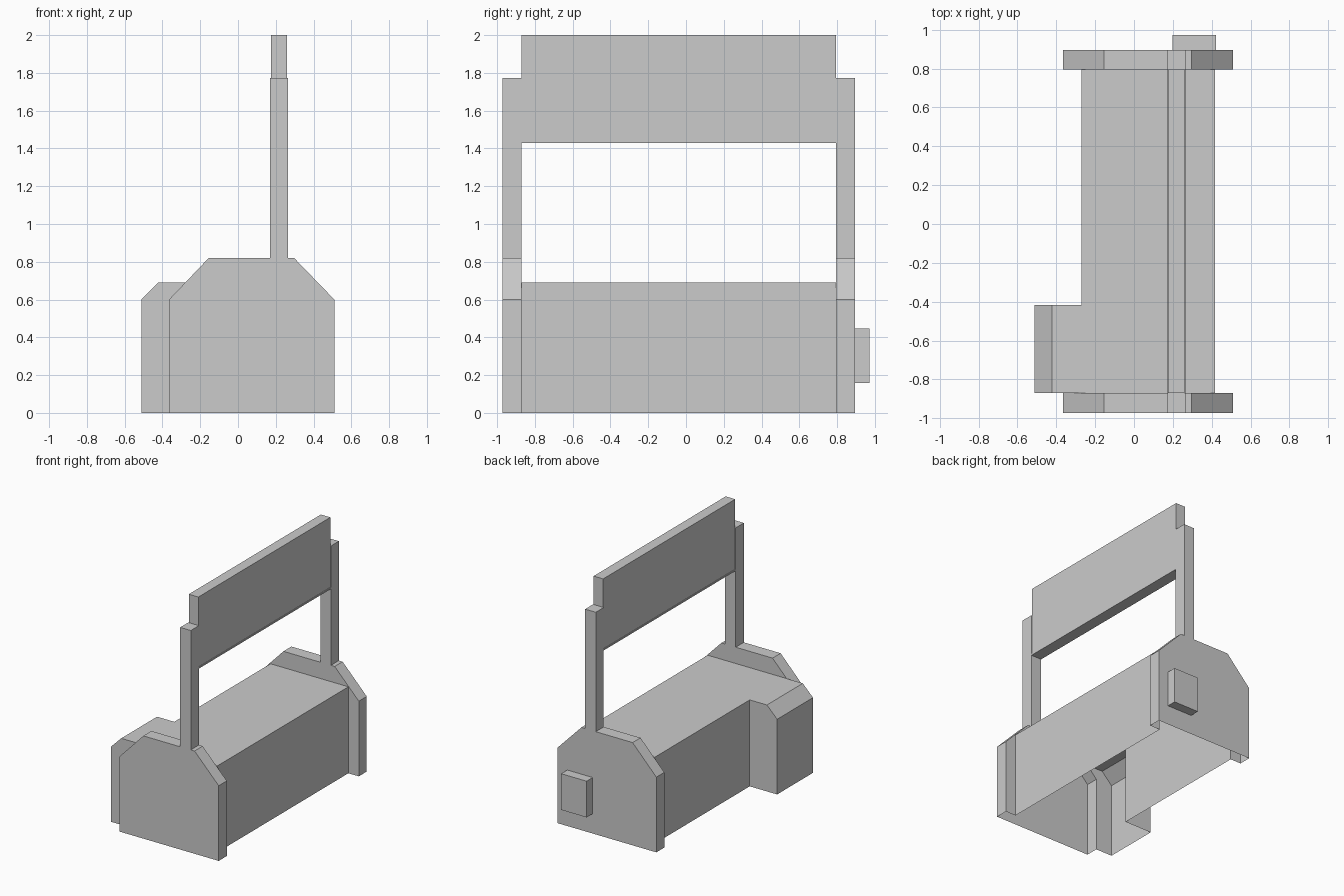
import bpy, bmesh

if "Cube" in bpy.data.objects:
    bpy.data.objects.remove(bpy.data.objects["Cube"])

Y0, Y1, Y2, Y3 = -0.972, -0.87, 0.795, 0.895   # end panel planes along the length


def prism(name, profile, y0, y1):
    """Extrude an (x, z) profile along y."""
    bm = bmesh.new()
    face = bm.faces.new([bm.verts.new((x, y0, z)) for x, z in profile])
    out = bmesh.ops.extrude_face_region(bm, geom=[face])
    verts = [v for v in out["geom"] if isinstance(v, bmesh.types.BMVert)]
    bmesh.ops.translate(bm, vec=(0, y1 - y0, 0), verts=verts)
    bmesh.ops.recalc_face_normals(bm, faces=bm.faces)
    mesh = bpy.data.meshes.new(name)
    bm.to_mesh(mesh)
    bm.free()
    obj = bpy.data.objects.new(name, mesh)
    bpy.context.collection.objects.link(obj)
    return obj


def box(name, x0, x1, y0, y1, z0, z1):
    return prism(name, [(x0, z0), (x1, z0), (x1, z1), (x0, z1)], y0, y1)


# Base housing: long trough, side wing and two chamfered end panels
base = box("base_housing", -0.27, 0.418, Y1 - 0.04, Y2 + 0.04, 0, 0.69)
panel = [(-0.365, 0), (0.51, 0), (0.51, 0.6), (0.297, 0.82), (-0.155, 0.82), (-0.365, 0.6)]
wing = [(-0.512, 0), (0, 0), (0, 0.69), (-0.422, 0.69), (-0.512, 0.6)]
parts = [prism("front_panel", panel, Y0, Y1),
         prism("back_panel", panel, Y2, Y3),
         prism("side_wing", wing, Y1, -0.418)]
for part in parts:
    mod = base.modifiers.new(part.name, "BOOLEAN")
    mod.operation, mod.solver, mod.object = "UNION", "EXACT", part

# Apply the union, then open the underside so the housing is a hollow shell
deps = bpy.context.evaluated_depsgraph_get()
shell = bpy.data.meshes.new_from_object(base.evaluated_get(deps))
base.modifiers.clear()
base.data = shell
for part in parts:
    bpy.data.objects.remove(part)
bm = bmesh.new()
bm.from_mesh(shell)
bottom = [f for f in bm.faces if all(abs(v.co.z) < 1e-4 for v in f.verts)]
bmesh.ops.delete(bm, geom=bottom, context="FACES")
bm.to_mesh(shell)
bm.free()

# Upright posts
for name, y0, y1 in (("front_post", Y0, Y1), ("back_post", Y2, Y3)):
    box(name, 0.17, 0.264, y0, y1, 0.82, 1.773)

# Board between the posts, with a slim rail along its lower edge
box("top_board", 0.175, 0.259, Y1, Y2, 1.44, 2.0)
box("board_rail", 0.17, 0.264, Y1, Y2, 1.43, 1.442)

# Small box on the back panel
box("back_box", 0.197, 0.422, Y3, 0.972, 0.158, 0.447)
